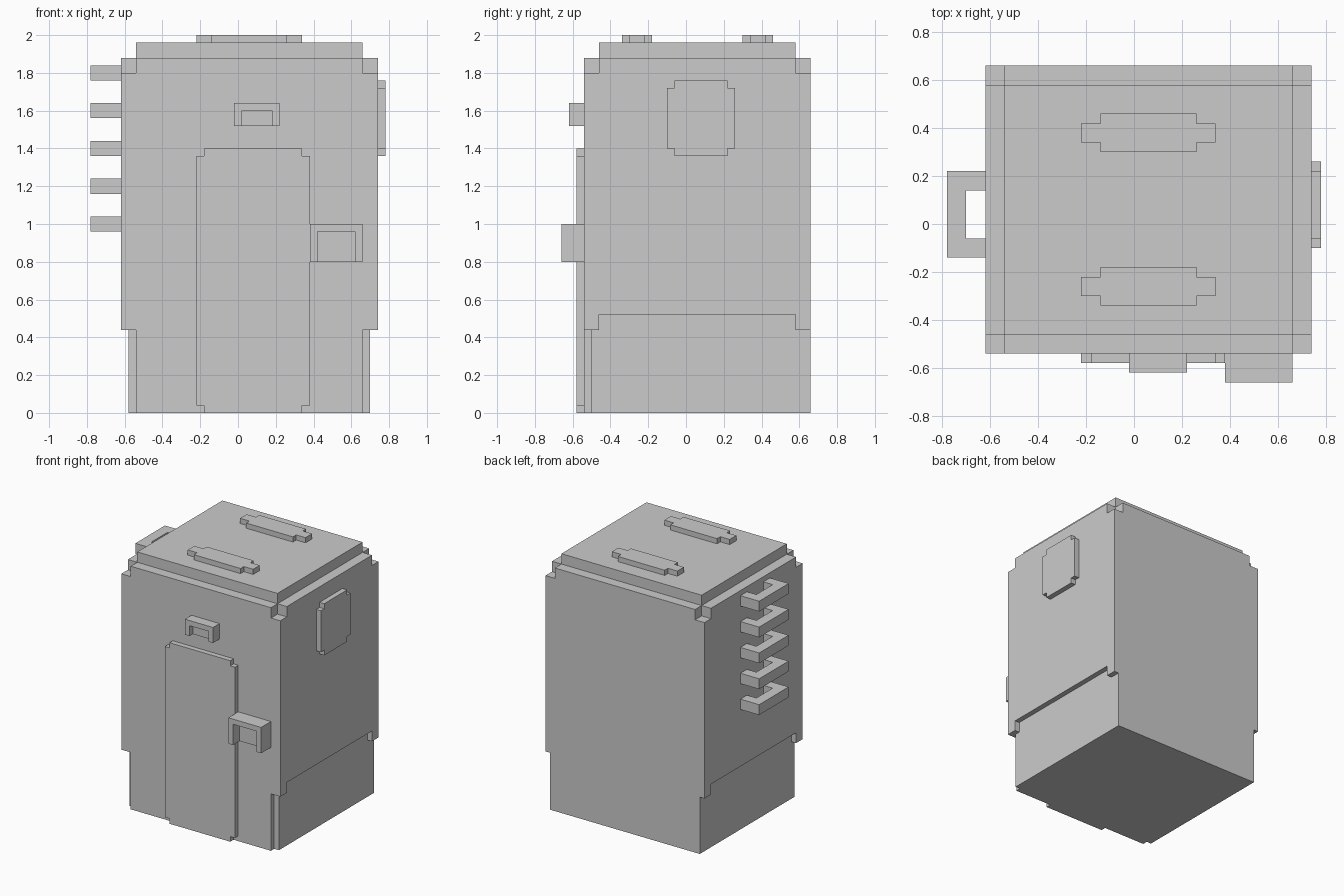
import bpy, bmesh
from mathutils import Vector

if "Cube" in bpy.data.objects:
    bpy.data.objects.remove(bpy.data.objects["Cube"])

CX = 0.06  # the cabin body is symmetric about this x


def prism(name, outline, axis, lo, hi):
    """Extrude a 2D outline along x, y or z (outline uses the other two axes in order)."""
    def point(p, d):
        c = list(p)
        c.insert("xyz".index(axis), d)
        return Vector(c)
    bm = bmesh.new()
    face = bm.faces.new([bm.verts.new(point(p, lo)) for p in outline])
    shift = point((0, 0), hi - lo)
    ext = bmesh.ops.extrude_face_region(bm, geom=[face], use_keep_orig=True)
    bmesh.ops.translate(bm, vec=shift,
                        verts=[g for g in ext["geom"] if isinstance(g, bmesh.types.BMVert)])
    bmesh.ops.recalc_face_normals(bm, faces=bm.faces)
    mesh = bpy.data.meshes.new(name)
    bm.to_mesh(mesh)
    bm.free()
    ob = bpy.data.objects.new(name, mesh)
    bpy.context.collection.objects.link(ob)
    return ob


def rect(a0, a1, b0, b1):
    return [(a0, b0), (a1, b0), (a1, b1), (a0, b1)]


def notched(a0, a1, b0, b1, n=0.04, m=0.04):
    """Rectangle with a stepped notch in every corner."""
    return [(a0 + n, b0), (a1 - n, b0), (a1 - n, b0 + m), (a1, b0 + m),
            (a1, b1 - m), (a1 - n, b1 - m), (a1 - n, b1), (a0 + n, b1),
            (a0 + n, b1 - m), (a0, b1 - m), (a0, b0 + m), (a0 + n, b0 + m)]


def arch(a0, a1, b0, b1, ta, tb):
    """U outline: two legs of width ta joined by a bar of thickness tb at b1."""
    return [(a0, b0), (a0 + ta, b0), (a0 + ta, b1 - tb), (a1 - ta, b1 - tb),
            (a1 - ta, b0), (a1, b0), (a1, b1), (a0, b1)]


# Main cabin, carved from a single block
cabin = prism("cabin_body", rect(-0.62, 0.74, -0.54, 0.66), "z", 0, 1.88)
cutters = []
for s in (-1, 1):
    def span(inner, outer=0.80):
        return sorted((CX + s * inner, CX + s * outer))
    # recessed side skirt
    skirt = [(-0.8, -0.2), (0.8, -0.2), (0.8, 0.44), (0.58, 0.44), (0.58, 0.52),
             (-0.46, 0.52), (-0.46, 0.44), (-0.8, 0.44)]
    cutters.append(prism("skirt_cutter", skirt, "x", *span(0.64)))
    # step on the lower front edge
    cutters.append(prism("edge_cutter", rect(*span(0.60), -0.8, -0.50), "z", -0.2, 0.44))
    # top corner notches
    for y0, y1 in ((-0.8, -0.46), (0.58, 0.8)):
        cutters.append(prism("corner_cutter", rect(*span(0.60), y0, y1), "z", 1.80, 2.1))
for c in cutters:
    c.hide_render = True
    mod = cabin.modifiers.new(c.name, "BOOLEAN")
    mod.operation, mod.solver, mod.object = "DIFFERENCE", "EXACT", c
bpy.context.view_layer.update()
carved = bpy.data.meshes.new_from_object(
    cabin.evaluated_get(bpy.context.evaluated_depsgraph_get()))
cabin.modifiers.clear()
cabin.data = carved
for c in cutters:
    bpy.data.objects.remove(c)

# Roof slab and its two raised strips
prism("roof", rect(-0.54, 0.66, -0.46, 0.58), "z", 1.88, 1.96)
for label, y in (("front", -0.26), ("back", 0.38)):
    prism(label + "_roof_strip", notched(-0.22, 0.34, y - 0.08, y + 0.08, 0.08, 0.04),
          "z", 1.96, 2.0)

# Door and side window plate
prism("door", notched(-0.22, 0.38, 0, 1.40), "y", -0.58, -0.54)
prism("side_plate", notched(-0.10, 0.26, 1.36, 1.76), "x", 0.74, 0.78)

# Hooded lamp above the door and box beside it
for name, x0, x1, z0, z1, front, back in (
        ("lamp", -0.02, 0.22, 1.52, 1.64, -0.62, -0.58),
        ("box", 0.38, 0.66, 0.80, 1.00, -0.66, -0.58)):
    prism(name + "_hood", arch(x0, x1, z0, z1, 0.04, 0.04), "y", front, -0.54)
    prism(name + "_panel", rect(x0 + 0.04, x1 - 0.04, z0, z1 - 0.04), "y", back, -0.54)

# Ladder rungs on the left wall
for i in range(5):
    z = 0.96 + 0.2 * i
    outline = [(-x, y) for y, x in arch(-0.14, 0.22, 0.62, 0.78, 0.08, 0.08)]
    prism(f"ladder_rung_{i + 1}", outline, "z", z, z + 0.08)
